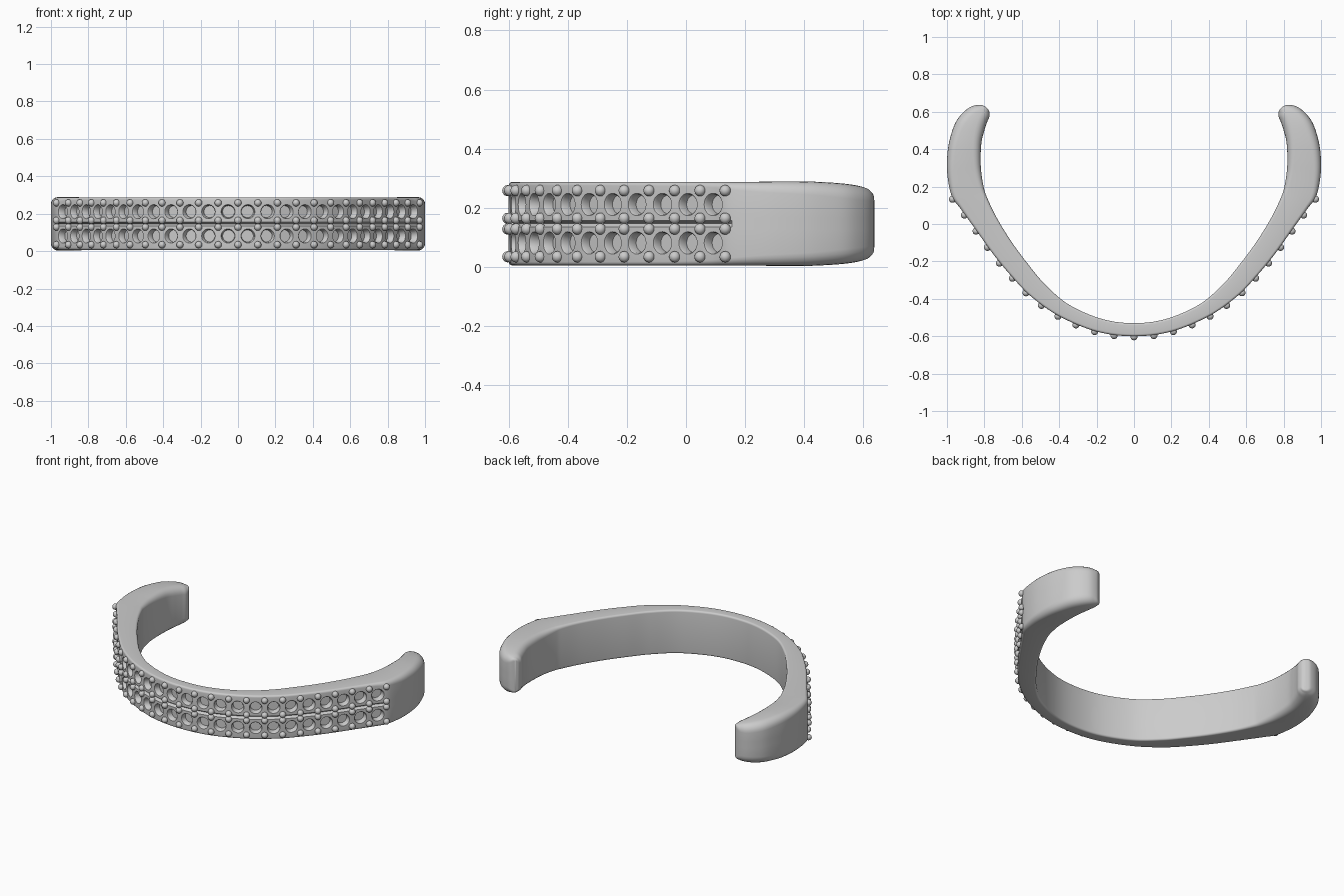
import bpy, bmesh, math
from mathutils import Vector, Matrix

if "Cube" in bpy.data.objects:
    bpy.data.objects.remove(bpy.data.objects["Cube"])

MID = 0.146          # mid height of the band
ROWS = (0.081, 0.211)  # heights of the two stone rows
STONES = 12          # stones per half row
PAVE_KEY = 8         # key index where the stone setting ends

# Half plan: outer x, y, inner x, y, half height, edge rounding
KEYS = [
    (0, -.600, 0, -.530, .141, .012), (.20, -.575, .17, -.508, .141, .012),
    (.40, -.493, .35, -.430, .141, .012), (.55, -.388, .48, -.318, .141, .012),
    (.65, -.285, .57, -.210, .141, .012), (.75, -.165, .655, -.095, .141, .013),
    (.85, -.025, .735, .035, .141, .014), (.93, .085, .785, .140, .141, .018),
    (.973, .145, .803, .195, .141, .025), (.995, .240, .817, .280, .142, .034),
    (1.0, .330, .820, .360, .143, .040), (.990, .430, .815, .440, .142, .045),
    (.960, .530, .800, .500, .137, .050), (.920, .590, .785, .545, .130, .050),
    (.870, .628, .773, .575, .121, .045), (.820, .637, .774, .602, .110, .035),
    (.790, .624, .783, .617, .100, .025)]
STEPS = 8


def catmull(a, b, c, d, t):
    return [0.5 * (2*q + (r-p)*t + (2*p-5*q+4*r-s)*t*t + (3*q-p-3*r+s)*t**3)
            for p, q, r, s in zip(a, b, c, d)]


def flip(k):
    return (-k[0], k[1], -k[2]) + tuple(k[3:])


# Smooth stations along the right half
pts = [flip(KEYS[1])] + KEYS + [KEYS[-1]]
half = []
for i in range(len(KEYS) - 1):
    for j in range(STEPS):
        half.append(tuple(catmull(*pts[i:i+4], j / STEPS)))
half.append(KEYS[-1])


def section(k, groove):
    """Rounded cross-section from the inner face to the outer face."""
    o, i = Vector((k[0], k[1], 0)), Vector((k[2], k[3], 0))
    h, w = k[4], (o - i).length
    r = min(k[5], w * 0.48)
    out = []
    for cx, cz, a0 in ((w-r, h-r, 0), (r, h-r, 90), (r, r-h, 180), (w-r, r-h, 270)):
        for n in range(6):
            a = math.radians(a0 + n * 18)
            out.append((cx + r*math.cos(a), cz + r*math.sin(a)))
    # groove between the two stone rows
    out += [(w, -.02), (w, -.011), (w - groove, 0), (w, .011), (w, .02)]
    d = (o - i).normalized()
    return [i + d*u + Vector((0, 0, MID + z)) for u, z in out]


def finish(name, bm):
    bmesh.ops.recalc_face_normals(bm, faces=bm.faces)
    me = bpy.data.meshes.new(name)
    bm.to_mesh(me)
    bm.free()
    ob = bpy.data.objects.new(name, me)
    bpy.context.collection.objects.link(ob)
    return ob


def activate(ob):
    bpy.ops.object.select_all(action='DESELECT')
    ob.select_set(True)
    bpy.context.view_layer.objects.active = ob


# Open cuff band
end = PAVE_KEY * STEPS
stations = [(flip(k), n) for n, k in reversed(list(enumerate(half)))][:-1]
stations += [(k, n) for n, k in enumerate(half)]
bm = bmesh.new()
rings = [[bm.verts.new(p) for p in section(k, .016 if n <= end else 0)]
         for k, n in stations]
for a, b in zip(rings, rings[1:]):
    for n in range(len(a)):
        m = (n + 1) % len(a)
        bm.faces.new((a[n], a[m], b[m], b[n]))
bm.faces.new(rings[0])
bm.faces.new(rings[-1])
band = finish("cuff_band", bm)

# Arc length along the outer face, used to space the stones
path = [Vector((k[0], k[1], 0)) for k in half[:end + 1]]
lengths = [0]
for a, b in zip(path, path[1:]):
    lengths.append(lengths[-1] + (b - a).length)
PITCH = (lengths[-1] - 0.012) / STONES


def frame(s, z):
    """Matrix on the outer face whose local z points outwards."""
    t = abs(s)
    i = next(n for n in range(len(path) - 1) if lengths[n+1] >= t)
    f = (t - lengths[i]) / (lengths[i+1] - lengths[i])
    p = path[i].lerp(path[i+1], f)
    d = (path[i+1] - path[i]).normalized()
    if t == 0:
        d = Vector((1, 0, 0))
    if s < 0:
        p.x, d.y = -p.x, -d.y
    nrm = Vector((d.y, -d.x, 0))
    m = Matrix((d, Vector((0, 0, 1)), nrm)).transposed().to_4x4()
    return Matrix.Translation(p + Vector((0, 0, z))) @ m


# Countersunk stone seats cut into the band
bm = bmesh.new()
SEAT = [(.046, .012), (.034, -.006), (.032, -.036)]
for k in range(-STONES, STONES):
    for z in ROWS:
        m = frame((k + .5) * PITCH, z)
        loops = [[bm.verts.new(m @ Vector((r*math.cos(a), r*math.sin(a), h)))
                  for a in (math.tau*n/24 for n in range(24))] for r, h in SEAT]
        for a, b in zip(loops, loops[1:]):
            for n in range(24):
                q = (n + 1) % 24
                bm.faces.new((a[n], a[q], b[q], b[n]))
        bm.faces.new(loops[0])
        bm.faces.new(loops[-1])
cutter = finish("seat_cutter", bm)
cutter.hide_render = True
mod = band.modifiers.new("seats", 'BOOLEAN')
mod.operation, mod.solver, mod.object = 'DIFFERENCE', 'EXACT', cutter
activate(band)
bpy.ops.object.modifier_apply(modifier=mod.name)
bpy.data.objects.remove(cutter)
bpy.ops.object.shade_smooth_by_angle(angle=math.radians(35))

# Bead prongs between the stones
bm = bmesh.new()
for k in range(-STONES, STONES + 1):
    for z in ROWS:
        for dz in (-.047, .047):
            m = frame(k * PITCH, z + dz) @ Matrix.Translation((0, 0, .003))
            bmesh.ops.create_icosphere(bm, subdivisions=3, radius=.019, matrix=m)
prongs = finish("bead_prongs", bm)
activate(prongs)
bpy.ops.object.shade_smooth()
